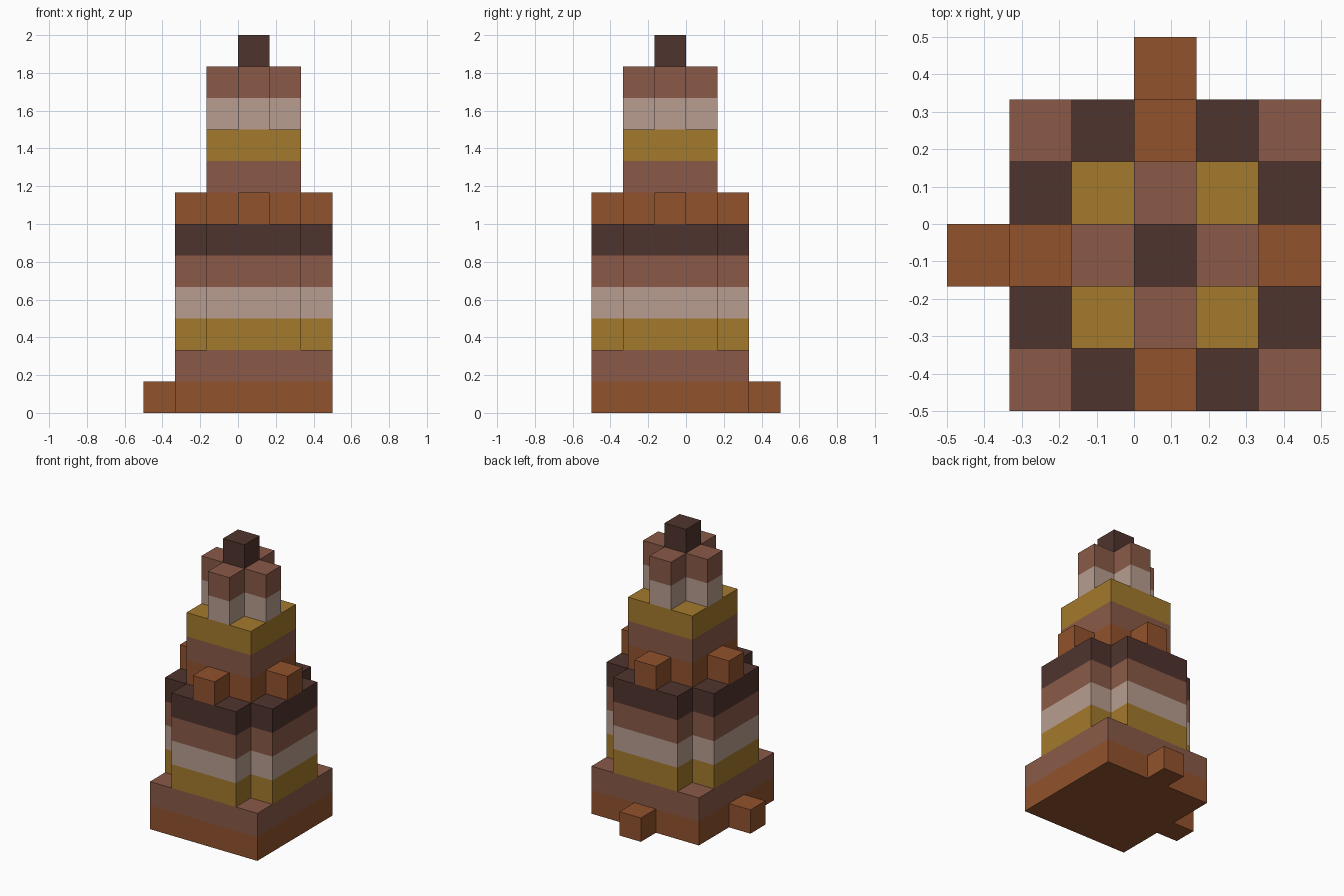
import bpy
import bmesh

cube = bpy.data.objects.get("Cube")
if cube:
    bpy.data.objects.remove(cube, do_unlink=True)

U = 1 / 6                    # edge of one block
CENTRE = (U / 2, -U / 2)     # axis of the tower


def make_material(name, rgb):
    """Flat material from 0-255 display values, converted to linear."""
    linear = [((c / 255 + 0.055) / 1.055) ** 2.4 for c in rgb]
    mat = bpy.data.materials.new(name)
    mat.use_nodes = True
    mat.diffuse_color = (*linear, 1)
    bsdf = mat.node_tree.nodes["Principled BSDF"]
    bsdf.inputs["Base Color"].default_value = (*linear, 1)
    bsdf.inputs["Roughness"].default_value = 0.9
    return mat


RUST = make_material("rust orange", (146, 82, 45))
CLAY = make_material("clay brown", (138, 90, 72))
GOLD = make_material("ochre gold", (163, 122, 44))
SAND = make_material("pale sand", (184, 158, 144))
DARK = make_material("dark brown", (79, 52, 46))


def square(r):
    span = range(-r, r + 1)
    return {(i, j) for i in span for j in span}


def notched(r):
    """Square plan with its four corner blocks removed."""
    return {(i, j) for i, j in square(r) if abs(i) + abs(j) < 2 * r}


def add_tier(name, plan, level, bands):
    """Raise a plan of blocks from a level, one coloured band per block height."""
    bm = bmesh.new()

    def quad(corners, band):
        verts = [bm.verts.new((CENTRE[0] + x * U, CENTRE[1] + y * U, z * U))
                 for x, y, z in corners]
        bm.faces.new(verts).material_index = band

    top = level + len(bands)
    ring = [(-.5, -.5), (.5, -.5), (.5, .5), (-.5, .5)]
    sides = [(0, -1), (1, 0), (0, 1), (-1, 0)]
    for i, j in plan:
        pts = [(i + a, j + b) for a, b in ring]
        quad([(*p, top) for p in pts], len(bands) - 1)
        quad([(*p, level) for p in reversed(pts)], 0)
        for k, (dx, dy) in enumerate(sides):
            if (i + dx, j + dy) in plan:
                continue
            p, q = pts[k], pts[(k + 1) % 4]
            for n in range(len(bands)):
                z = level + n
                quad([(*p, z), (*q, z), (*q, z + 1), (*p, z + 1)], n)
    bmesh.ops.remove_doubles(bm, verts=bm.verts, dist=0.001)
    mesh = bpy.data.meshes.new(name)
    bm.to_mesh(mesh)
    bm.free()
    for mat in bands:
        mesh.materials.append(mat)
    obj = bpy.data.objects.new(name, mesh)
    bpy.context.collection.objects.link(obj)
    return obj


# Stepped tower, from the ground up
add_tier("base", square(2), 0, [RUST, CLAY])
add_tier("lower_tower", notched(2), 2, [GOLD, SAND, CLAY, DARK])
add_tier("upper_tower", square(1), 6, [RUST, CLAY, GOLD])
add_tier("spire", notched(1), 9, [SAND, CLAY])
add_tier("spire_tip", {(0, 0)}, 11, [DARK])

# Single blocks against the base, on the back and right only
add_tier("back_step", {(0, 3)}, 0, [RUST])
add_tier("right_step", {(-3, 0)}, 0, [RUST])

# One block on each side of the terrace
for side, cell in {"front": (0, -2), "back": (0, 2),
                   "left": (2, 0), "right": (-2, 0)}.items():
    add_tier(side + "_terrace_block", {cell}, 6, [RUST])
